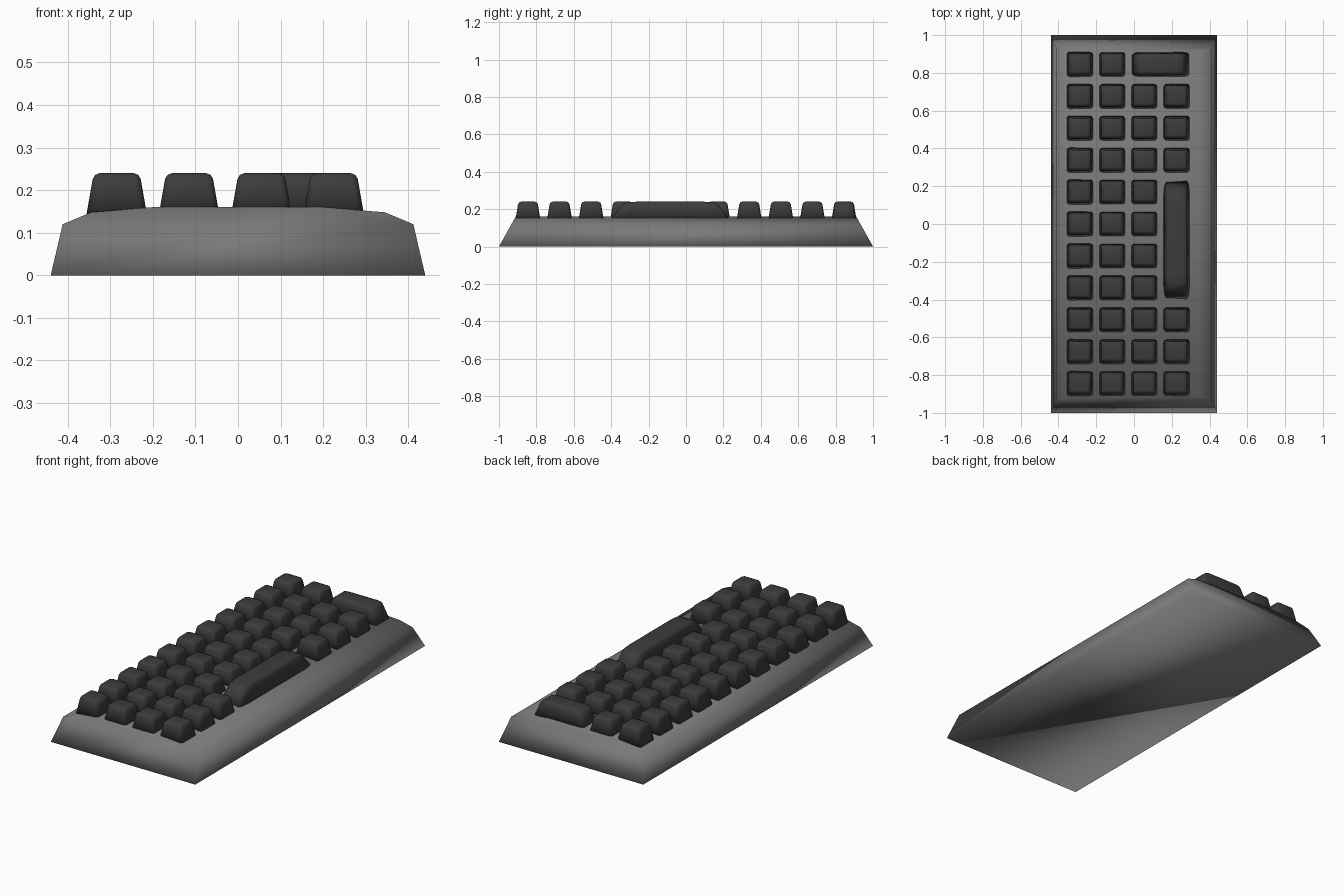
import bpy, bmesh

if "Cube" in bpy.data.objects:
    bpy.data.objects.remove(bpy.data.objects["Cube"])


def material(name, value):
    mat = bpy.data.materials.new(name)
    mat.use_nodes = True
    colour = (value, value, value, 1)
    mat.diffuse_color = colour
    mat.node_tree.nodes["Principled BSDF"].inputs["Base Color"].default_value = colour
    return mat


case_grey = material("case grey", 0.19)
key_black = material("key black", 0.045)


def finish(bm, name, mat):
    bmesh.ops.recalc_face_normals(bm, faces=bm.faces)
    for face in bm.faces:
        face.smooth = True
    mesh = bpy.data.meshes.new(name)
    bm.to_mesh(mesh)
    bm.free()
    mesh.materials.append(mat)
    obj = bpy.data.objects.new(name, mesh)
    bpy.context.collection.objects.link(obj)
    return obj


# Case: a mirrored cross-section swept front to back, with leaning end faces
half = [(0.44, 0), (0.412, 0.12), (0.345, 0.148), (0.2, 0.16)]
profile = half + [(-x, z) for x, z in reversed(half)]
bm = bmesh.new()
ends = [[bm.verts.new((x, side * (1 - 0.56 * z), z)) for x, z in profile]
        for side in (-1, 1)]
for ring in ends:
    bm.faces.new(ring)
for i in range(len(profile)):
    j = (i + 1) % len(profile)
    bm.faces.new((ends[0][i], ends[0][j], ends[1][j], ends[1][i]))
finish(bm, "case", case_grey)

# Keycap: a tapered block with rounded upper edges, stretched for long keys
PITCH_X, PITCH_Y = 0.17, 0.169
KEY_X, KEY_Y = 0.142, 0.134
KEY_BASE, KEY_TOP = 0.143, 0.24


def keycap(name, col, row, cols=1, rows=1):
    bm = bmesh.new()
    bmesh.ops.create_cube(bm, size=1)
    for v in bm.verts:
        taper = 0.76 if v.co.z > 0 else 1
        v.co.x *= KEY_X * taper
        v.co.y *= KEY_Y * taper
        v.co.z = KEY_TOP if v.co.z > 0 else KEY_BASE
    edges = [e for e in bm.edges if any(v.co.z > 0.2 for v in e.verts)]
    bmesh.ops.bevel(bm, geom=edges, offset=0.014, segments=2,
                    profile=0.5, affect="EDGES")
    sx = (KEY_X + (cols - 1) * PITCH_X) / KEY_X
    sy = (KEY_Y + (rows - 1) * PITCH_Y) / KEY_Y
    for v in bm.verts:
        v.co.x *= sx
        v.co.y *= sy
    obj = finish(bm, name, key_black)
    obj.location = (-0.285 + (col + (cols - 1) / 2) * PITCH_X,
                    0.845 - (row + (rows - 1) / 2) * PITCH_Y, 0)


# Key grid, leaving gaps for the two stretched keys
for row in range(11):
    for col in range(4):
        wide_gap = row == 0 and col >= 2
        long_gap = col == 3 and 4 <= row <= 7
        if not wide_gap and not long_gap:
            keycap(f"key_row_{row + 1}_column_{col + 1}", col, row)
keycap("wide_key", 2, 0, cols=2)
keycap("space_bar", 3, 4, rows=4)
